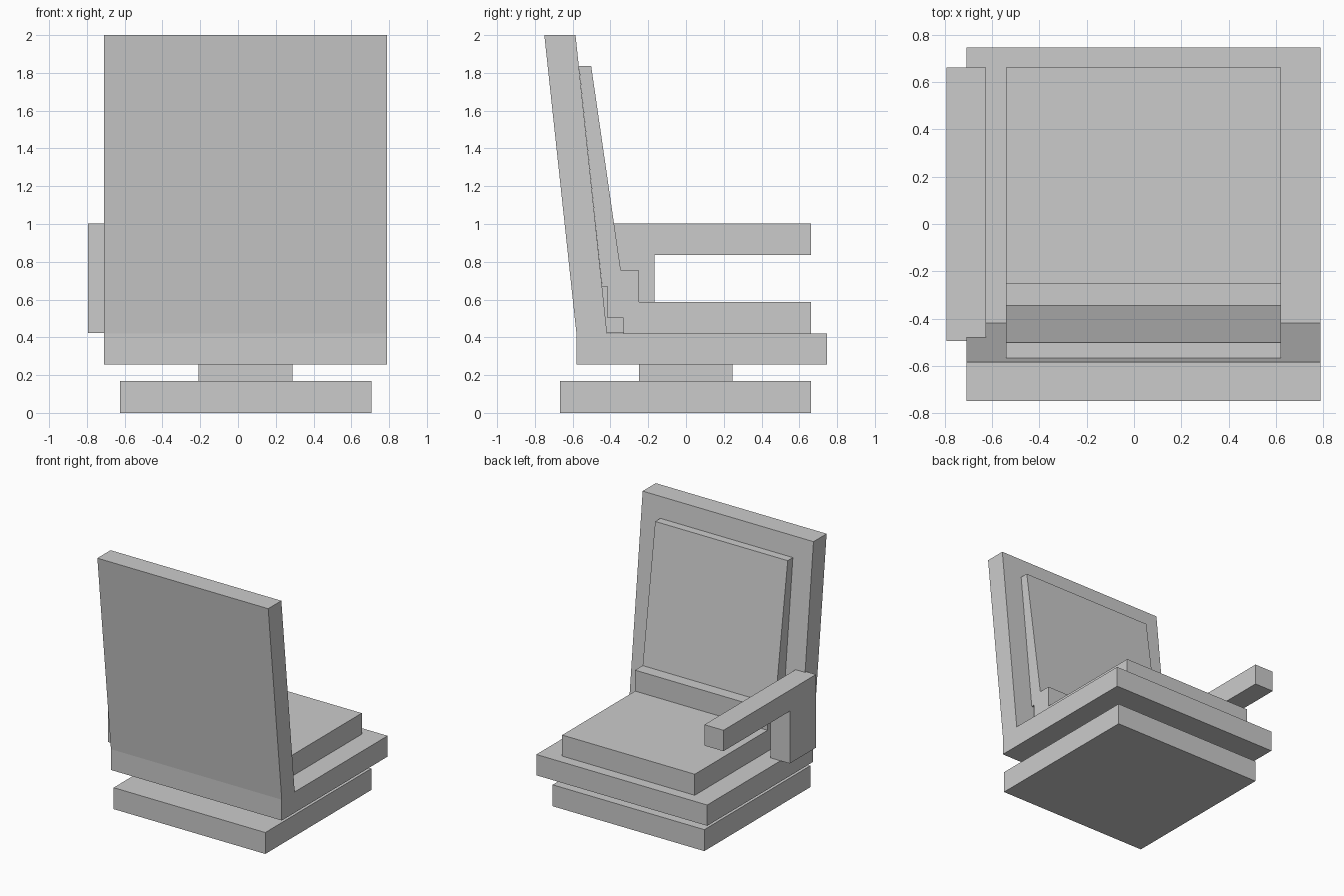
import bpy, bmesh

if "Cube" in bpy.data.objects:
    bpy.data.objects.remove(bpy.data.objects["Cube"])


def extrude_x(name, x0, x1, profile):
    """Extrude a (y, z) side profile from x0 to x1."""
    bm = bmesh.new()
    face = bm.faces.new([bm.verts.new((x0, y, z)) for y, z in profile])
    ext = bmesh.ops.extrude_face_region(bm, geom=[face])
    verts = [g for g in ext["geom"] if isinstance(g, bmesh.types.BMVert)]
    bmesh.ops.translate(bm, verts=verts, vec=(x1 - x0, 0, 0))
    bmesh.ops.recalc_face_normals(bm, faces=bm.faces)
    mesh = bpy.data.meshes.new(name)
    bm.to_mesh(mesh)
    bm.free()
    obj = bpy.data.objects.new(name, mesh)
    bpy.context.collection.objects.link(obj)
    return obj


def box(name, x0, x1, y0, y1, z0, z1):
    return extrude_x(name, x0, x1, [(y0, z0), (y1, z0), (y1, z1), (y0, z1)])


# Floor plate and swivel post
box("base", -0.625, 0.706, -0.666, 0.663, 0.0, 0.17)
box("swivel_post", -0.21, 0.288, -0.248, 0.246, 0.17, 0.255)

# Seat pan with leaning backrest
extrude_x("seat_frame", -0.709, 0.79, [
    (-0.58, 0.255), (0.747, 0.255), (0.747, 0.42), (-0.418, 0.42),
    (-0.585, 2.0), (-0.75, 2.0), (-0.58, 0.42)])

# Seat cushion, lumbar roll and tapered back pad in one profile
extrude_x("cushion", -0.541, 0.622, [
    (-0.332, 0.42), (0.663, 0.42), (0.663, 0.587), (-0.25, 0.587),
    (-0.25, 0.753), (-0.345, 0.753), (-0.502, 1.836), (-0.567, 1.836),
    (-0.444, 0.67), (-0.416, 0.67), (-0.416, 0.503), (-0.332, 0.503)])

# Single armrest with its upright
extrude_x("armrest", -0.793, -0.626, [
    (-0.496, 0.422), (-0.168, 0.422), (-0.168, 0.837), (0.663, 0.837),
    (0.663, 1.003), (-0.496, 1.003)])
